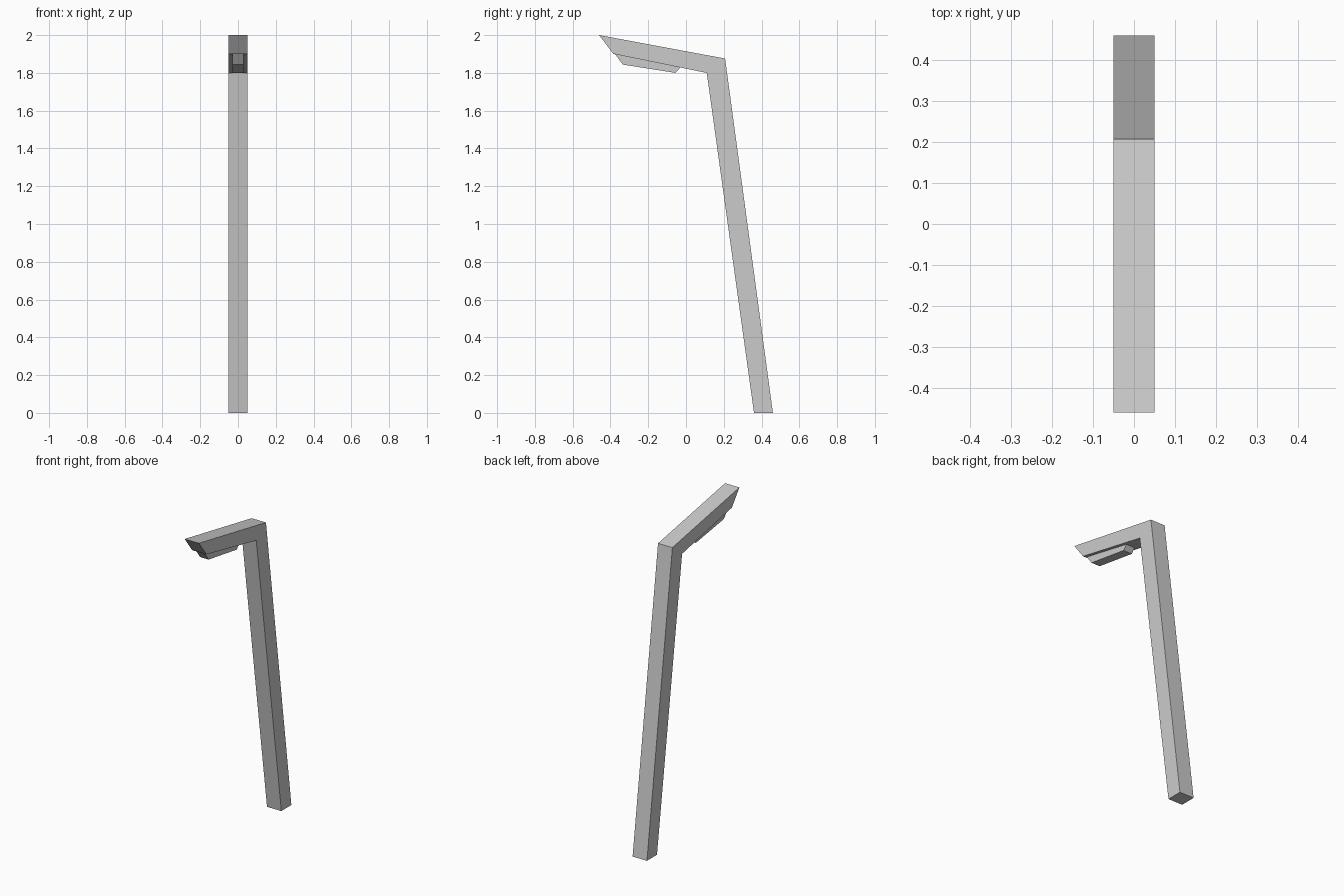
import bpy, bmesh

if "Cube" in bpy.data.objects:
    bpy.data.objects.remove(bpy.data.objects["Cube"])


def extrude_profile(name, profile, half):
    """Side profile (y, z) extruded across x; half gives half width per point."""
    bm = bmesh.new()
    left = [bm.verts.new((-h, y, z)) for (y, z), h in zip(profile, half)]
    right = [bm.verts.new((h, y, z)) for (y, z), h in zip(profile, half)]
    bm.faces.new(left)
    bm.faces.new(right[::-1])
    n = len(profile)
    for i in range(n):
        j = (i + 1) % n
        bm.faces.new((left[i], left[j], right[j], right[i]))
    bmesh.ops.recalc_face_normals(bm, faces=bm.faces)
    mesh = bpy.data.meshes.new(name)
    bm.to_mesh(mesh)
    bm.free()
    obj = bpy.data.objects.new(name, mesh)
    bpy.context.collection.objects.link(obj)
    return obj


# Leaning post and cantilevered arm in one bent beam
extrude_profile("post_and_arm",
                [(0.36, 0), (0.46, 0), (0.207, 1.876), (-0.46, 2.0),
                 (-0.385, 1.901), (0.11, 1.80)], [0.05] * 6)

# Tapered lamp housing under the arm
extrude_profile("lamp_housing",
                [(-0.375, 1.899), (-0.03, 1.829), (-0.055, 1.80),
                 (-0.335, 1.844)], [0.03, 0.03, 0.03, 0.03])
